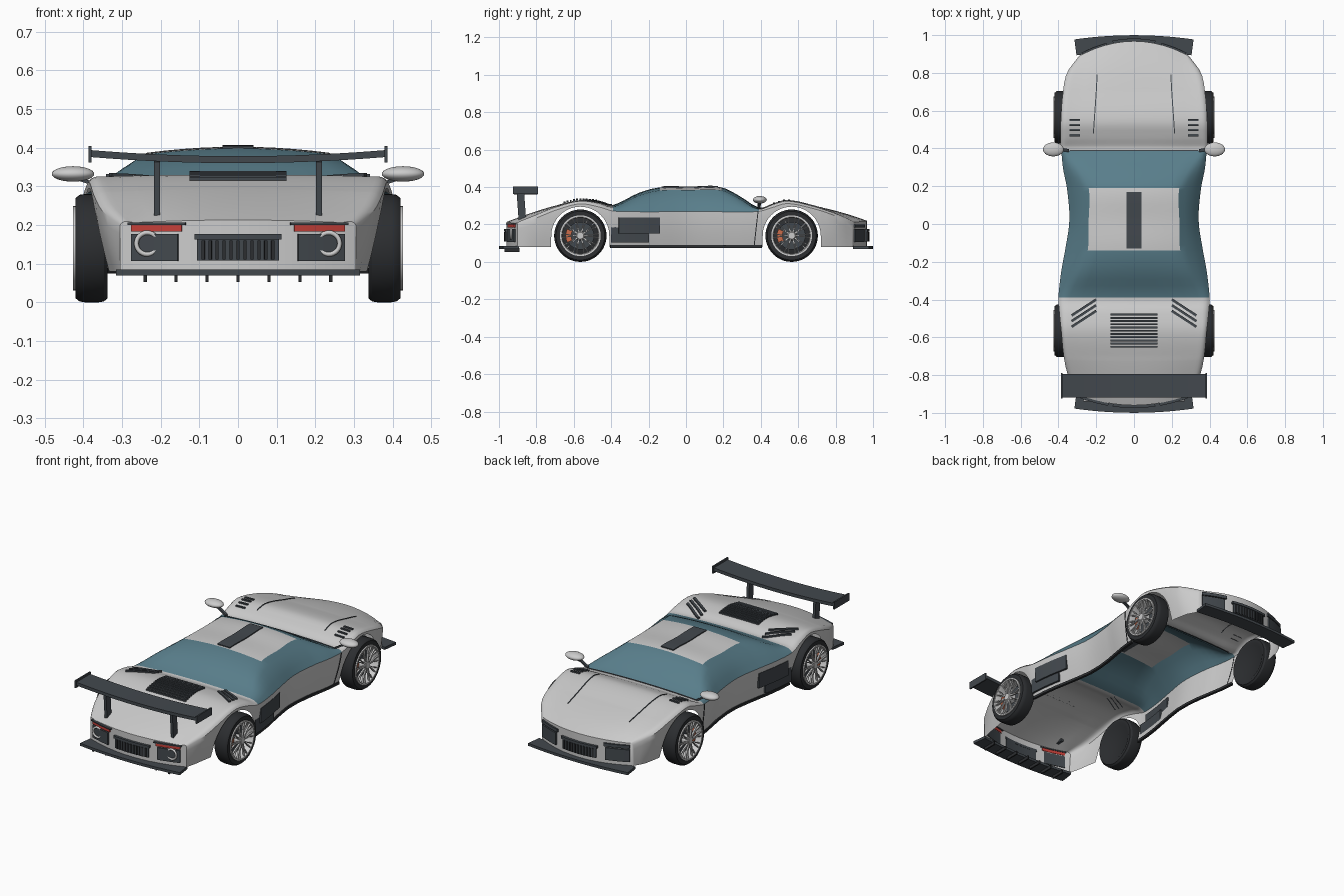
import bpy, bmesh, math
from mathutils import Vector

if "Cube" in bpy.data.objects:
    bpy.data.objects.remove(bpy.data.objects["Cube"])


def mat(name, c):
    m = bpy.data.materials.new(name)
    m.diffuse_color = (*c, 1)
    m.use_nodes = True
    m.node_tree.nodes["Principled BSDF"].inputs["Base Color"].default_value = m.diffuse_color
    return m


GLASS = mat("tinted_glass", (0.10, 0.21, 0.26))
DARK = mat("dark_trim", (0.055, 0.065, 0.075))
BLACK = mat("rubber", (0.025, 0.027, 0.03))
RED = mat("red", (0.55, 0.05, 0.04))
ORANGE = mat("caliper", (0.6, 0.15, 0.07))

# stations along the body: y, shoulder x, shoulder z, roof-edge x, roof-edge z, centre z
ST = [(-.90, .305, .200, .27, .206, .213), (-.80, .350, .235, .31, .250, .260),
      (-.70, .372, .275, .33, .292, .300), (-.57, .385, .310, .345, .325, .330),
      (-.47, .395, .295, .345, .315, .322), (-.39, .400, .272, .34, .295, .305),
      (-.25, .385, .268, .28, .355, .370), (-.14, .365, .268, .245, .382, .398),
      (.02, .342, .268, .24, .384, .398), (.19, .355, .268, .24, .382, .398),
      (.29, .375, .268, .29, .335, .350), (.39, .385, .270, .345, .280, .290),
      (.46, .390, .290, .345, .305, .310), (.54, .388, .312, .34, .325, .330),
      (.68, .378, .285, .33, .297, .302), (.80, .355, .245, .305, .255, .262),
      (.89, .290, .200, .26, .212, .220)]
WHEEL_Y, ARCH, LOW = .565, .155, .08


def station(y):
    """Smooth interpolation of the station table."""
    y = min(max(y, ST[0][0]), ST[-1][0])
    i = next(k for k in range(len(ST) - 1) if y <= ST[k + 1][0] + 1e-9)
    a, b = ST[i], ST[i + 1]
    p, n = ST[max(i - 1, 0)], ST[min(i + 2, len(ST) - 1)]
    h = b[0] - a[0]
    t = (y - a[0]) / h
    out = []
    for c in range(1, 6):
        m0 = (b[c] - p[c]) / (b[0] - p[0]) * h
        m1 = (n[c] - a[c]) / (n[0] - a[0]) * h
        out.append((2*t**3 - 3*t*t + 1)*a[c] + (t**3 - 2*t*t + t)*m0
                   + (3*t*t - 2*t**3)*b[c] + (t**3 - t*t)*m1)
    return out


def bowed(x, y, z):
    """Curve the nose and tail in plan."""
    k = min(max((abs(y) - .7) / .19, 0), 1)
    b = (.078 if y > 0 else .06) * k * (1 - min(1, (x / station(y)[0])**2))
    return Vector((x, y + math.copysign(b, y), z))


def surf(x, y, up=.003):
    w, zs, xr, zr, zc = station(y)
    return bowed(x, y, zc - (zc - zr) * (x / xr)**2 + up)


def side_x(y, z):
    w, zs = station(y)[:2]
    tuck = .035 * min(max((.93 - abs(y)) / .15, .1), 1)
    return w - tuck * (max(zs - z, 0) / (zs - LOW))**1.5


def finish(name, bm, m=None, recalc=True):
    if recalc:
        bmesh.ops.recalc_face_normals(bm, faces=bm.faces)
    me = bpy.data.meshes.new(name)
    bm.to_mesh(me)
    bm.free()
    ob = bpy.data.objects.new(name, me)
    bpy.context.collection.objects.link(ob)
    if m:
        me.materials.append(m)
    bpy.ops.object.select_all(action='DESELECT')
    ob.select_set(True)
    bpy.context.view_layer.objects.active = ob
    bpy.ops.object.shade_smooth_by_angle(angle=math.radians(32))
    return ob


def sweep(name, paths, w, h, m=None, up=(0, 0, 1)):
    """Rectangular bar along each path."""
    bm, u = bmesh.new(), Vector(up)
    for path in paths:
        P = [Vector(p) for p in path]
        rings = []
        for k, p in enumerate(P):
            t = P[min(k + 1, len(P) - 1)] - P[max(k - 1, 0)]
            s = t.cross(u).normalized() * w / 2
            rings.append([bm.verts.new(p + s * a + u * b * h / 2)
                          for a, b in ((-1, -1), (1, -1), (1, 1), (-1, 1))])
        for a, b in zip(rings, rings[1:]):
            for j in range(4):
                bm.faces.new((a[j], a[(j+1) % 4], b[(j+1) % 4], b[j]))
        bm.faces.new(rings[0])
        bm.faces.new(rings[-1])
    return finish(name, bm, m)


def lathe(name, prof, c, s, m=None, n=40):
    """Revolve (radius, x) profile about the axle line at c; s mirrors in x."""
    bm = bmesh.new()
    rings = [[bm.verts.new((s * x, c[0] + r * math.cos(2*math.pi*k/n), c[1] + r * math.sin(2*math.pi*k/n)))
              for k in range(n)] for r, x in prof]
    for a, b in zip(rings, rings[1:]):
        for k in range(n):
            bm.faces.new((a[k], a[(k+1) % n], b[(k+1) % n], b[k]))
    bmesh.ops.remove_doubles(bm, verts=bm.verts, dist=1e-5)
    return finish(name, bm, m)


def lerp(a, b, n):
    return [a + (b - a) * k / n for k in range(n + 1)]


def mirrored(paths):
    return paths + [[(-p[0], p[1], p[2]) for p in path] for path in paths]


# body shell and windows, lofted from the stations with wheel arches in the lower edge
ys = set(round(v, 4) for v in lerp(-.90, .89, 50)) | {-.39, -.14, .19, .39}
for wy in (-WHEEL_Y, WHEEL_Y):
    ys = {y for y in ys if abs(y - wy) > ARCH + .004 or abs(abs(y) - .39) < .001}
    ys |= {wy + (ARCH + .001) * d for d in (-1, 1)}
    ys |= {wy + ARCH * .995 * math.cos(math.pi * k / 20) for k in range(21)}
ys = sorted(ys)


def section(y):
    w, zs, xr, zr, zc = station(y)
    d = abs(abs(y) - WHEEL_Y)
    zb = .14 + math.sqrt(ARCH**2 - d * d) if d < ARCH else LOW
    half = [(side_x(y, z), z) for z in lerp(min(zb, zs - .005), zs, 5)]
    for k in range(1, 5):
        g = .006 * math.sin(math.pi * k / 4)
        half.append((w + (xr - w) * k / 4 + g, zs + (zr - zs) * k / 4 + g))
    half += [(x, zc - (zc - zr) * (x / xr)**2) for x in lerp(xr, 0, 5)[1:]]
    return [bowed(-x, y, z) for x, z in half] + [bowed(x, y, z) for x, z in half[-2::-1]]


def loft(name, glass, m=None):
    bm = bmesh.new()
    rows = [[bm.verts.new(p) for p in section(y)] for y in ys]
    n = len(rows[0])
    for i in range(len(rows) - 1):
        ym = (ys[i] + ys[i + 1]) / 2
        for j in range(n - 1):
            jj = min(j, n - 2 - j)
            isglass = jj >= 5 and abs(ym) < .39 and not (jj >= 9 and -.14 < ym < .19)
            if isglass == glass:
                bm.faces.new((rows[i][j], rows[i][j+1], rows[i+1][j+1], rows[i+1][j]))
    if not glass:  # nose and tail panels
        for row, flip in ((rows[0], 1), (rows[-1], -1)):
            top = row[5:n - 5]
            low = [bm.verts.new((v.co.x, v.co.y, LOW)) for v in top]
            for j in range(len(top) - 1):
                bm.faces.new((low[j], low[j+1], top[j+1], top[j])[::flip])
    bmesh.ops.delete(bm, geom=[v for v in bm.verts if not v.link_faces], context='VERTS')
    finish(name, bm, m, False)


loft("body_shell", False)
loft("windows", True, GLASS)


# nose and tail trim
def end_arc(e, x0, x1, z, out=.003, n=8):
    y = .89 if e > 0 else -.90
    return [bowed(x, y, z) + Vector((0, e * out, 0)) for x in lerp(x0, x1, n)]


for e, tag in ((-1, "tail"), (1, "nose")):
    sweep(tag + "_grille", [end_arc(e, -.105, .105, .138)], .012, .06, DARK)
    sweep(tag + "_grille_rail", [end_arc(e, -.112, .112, .17, .005)], .018, .014, DARK)
    sweep(tag + "_grille_bars", [end_arc(e, x - .004, x + .004, .135, .010, 1) for x in lerp(-.09, .09, 10)],
          .008, .05, BLACK)
    sweep(tag + "_side_panels", mirrored([end_arc(e, .155, .275, .142)]), .014, .07, DARK)
    lip = [(x, e * (.935 + .022 * (1 - (x / .31)**2)), .077) for x in lerp(-.31, .31, 14)]
    sweep(tag + "_splitter", [lip], .085, .015, DARK)
    sweep(tag + "_lamps", mirrored([end_arc(e, .145, .275, .192)]), .012, .018, RED if e < 0 else DARK)
sweep("lamp_surrounds", mirrored([end_arc(-1, .135, .283, .203, .004)]), .02, .006, DARK)
sweep("diffuser_fins", [[(x, -.97, .063), (x, -.89, .063)] for x in lerp(-.24, .24, 6)], .008, .02, BLACK)
for s in (-1, 1):
    bpy.ops.mesh.primitive_torus_add(location=(s * .235, -.935, .152), rotation=(math.pi / 2, 0, 0),
                                     major_radius=.028, minor_radius=.006, major_segments=28, minor_segments=8)
    bpy.context.object.name = "tail_ring"
    bpy.ops.object.shade_smooth()

# rear wing on two posts
sweep("rear_wing", [[(x, -.857, .369 + .016 * (x / .385)**2) for x in lerp(-.385, .385, 16)]], .125, .018, DARK)
sweep("wing_end_plates", mirrored([[(.383, -.925, .383), (.383, -.79, .383)]]), .008, .042, DARK)
sweep("wing_posts", mirrored([[(.21, -.875, .225), (.21, -.885, .365)]]), .04, .016, DARK, (1, 0, 0))

# deck, hood and roof details
sweep("deck_slats", [[surf(x, y, .005) for x in lerp(-.125, .125, 8)] for y in lerp(-.65, -.48, 10)], .010, .008, DARK)
sweep("deck_side_vents", mirrored([[surf(x, -.395 - d - (x - .2) * .65, .004) for x in lerp(.2, .33, 5)]
                                   for d in (.005, .035, .065)]), .013, .008, DARK)
sweep("hood_vents", mirrored([[surf(x, y, .004) for x in lerp(.285, .342, 4)]
                              for y in (.47, .497, .524, .551)]), .011, .007, DARK)
sweep("hood_creases", mirrored([[surf(.215 - .02 * k / 12, .48 + .29 * k / 12, .001) for k in range(13)]]),
      .005, .004, DARK)
sweep("roof_strip", [[surf(0, y, .001) for y in lerp(-.13, .17, 8)]], .08, .008, DARK)
sweep("roof_front_seam", [[surf(x, .39, .001) for x in lerp(-.34, .34, 8)]], .006, .005, DARK)


# side details
def side_line(y0, y1, z, out=.002, n=10):
    return [(side_x(y, z) + out, y, z) for y in lerp(y0, y1, n)]


sweep("sills", mirrored([side_line(-.405, .405, .082)]), .014, .014, BLACK)
sweep("side_intakes", mirrored([side_line(-.40, -.20, .145), side_line(-.36, -.14, .195)]), .012, .085, DARK)
sweep("door_seams", mirrored([[(side_x(.38 - .02 * k / 6, z) + .001, .385 - .02 * k / 6, z)
                               for k, z in enumerate(lerp(.268, .09, 6))]]), .005, .004, BLACK, (1, 0, 0))
sweep("mirror_stalks", mirrored([[(.345, .39, .285), (.39, .392, .312), (.43, .395, .325)]]), .016, .010, DARK)
for s in (-1, 1):
    bpy.ops.mesh.primitive_uv_sphere_add(segments=28, ring_count=14, radius=1, location=(s * .427, .395, .332))
    ob = bpy.context.object
    ob.name, ob.scale = "door_mirror", (.055, .037, .02)
    bpy.ops.object.shade_smooth()

# wheels: tyre, rim, disc, hub, split spokes and caliper
for s in (-1, 1):
    for wy in (-WHEEL_Y, WHEEL_Y):
        c = (wy, .14)
        lathe("tyre", [(0, .35), (.1, .345), (.112, .338), (.13, .338), (.138, .347), (.14, .36), (.14, .397),
                       (.138, .41), (.13, .42), (.108, .42)], c, s, BLACK, 48)
        lathe("rim", [(.109, .418), (.109, .427), (.1, .427), (.095, .412), (.095, .35)], c, s)
        lathe("brake_disc", [(0, .385), (.074, .385), (.074, .375), (0, .375)], c, s, DARK)
        lathe("wheel_hub", [(0, .426), (.018, .426), (.024, .42), (.026, .385)], c, s, None, 24)
        spokes = []
        for k in range(10):
            a = 2 * math.pi * k / 10
            for d in (-.12, .12):
                spokes.append([(s * x, wy + r * math.cos(a + d * f), .14 + r * math.sin(a + d * f))
                               for r, x, f in ((.02, .42, .6), (.06, .416, .6), (.101, .42, 1))])
        sweep("wheel_spokes", spokes, .005, .009, None, (1, 0, 0))
        sweep("brake_caliper", [[(s * .39, wy + .064 * math.cos(a), .14 + .064 * math.sin(a))
                                 for a in lerp(2.65, 3.63, 8)]], .03, .025, ORANGE, (1, 0, 0))
